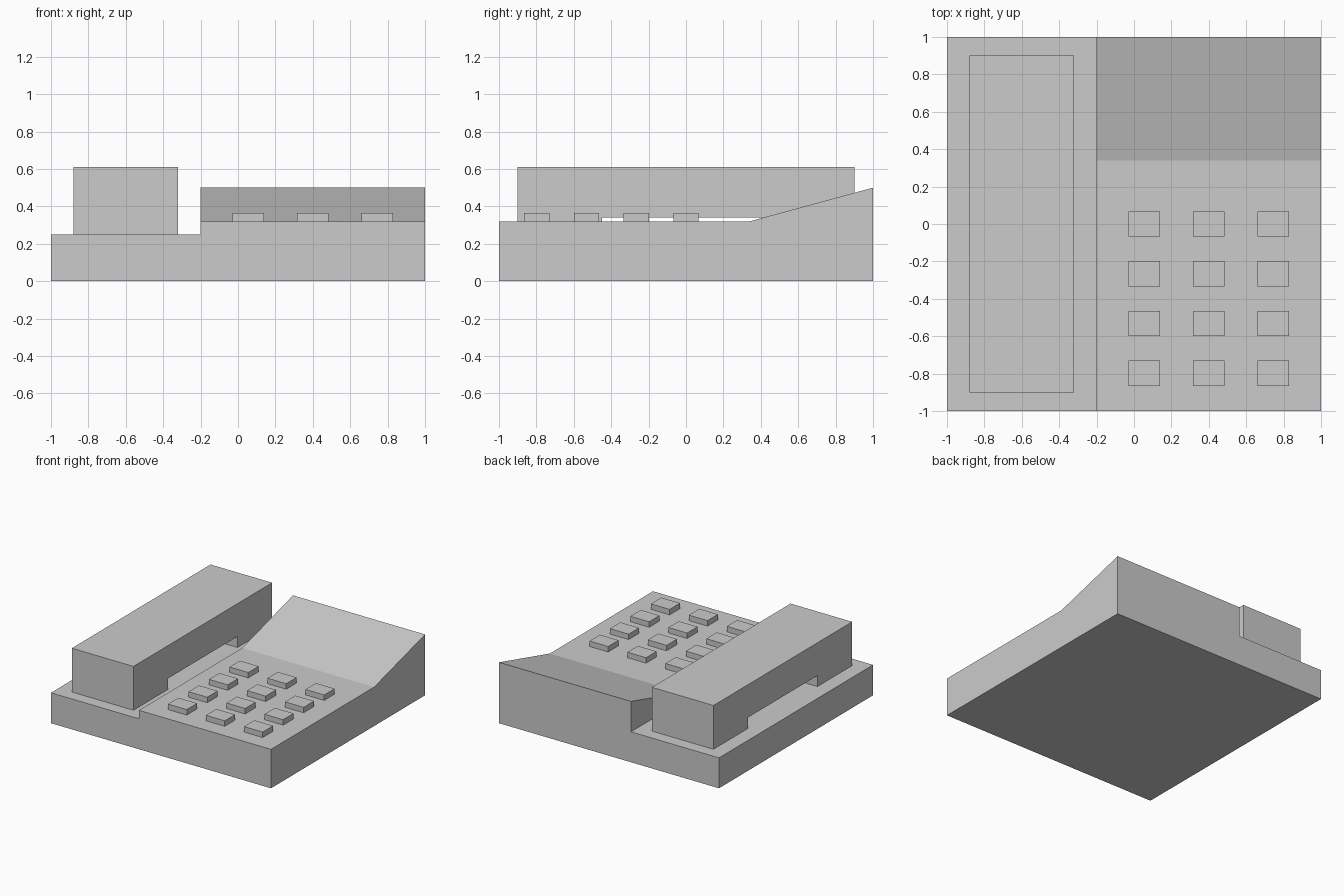
import bpy
import bmesh
from mathutils import Vector

cube = bpy.data.objects.get("Cube")
if cube:
    bpy.data.objects.remove(cube, do_unlink=True)

# Single grey plastic
grey = bpy.data.materials.new("light_grey")
grey.use_nodes = True
colour = (0.6, 0.6, 0.6, 1.0)
grey.diffuse_color = colour
grey.node_tree.nodes["Principled BSDF"].inputs["Base Color"].default_value = colour


def finish(name, bm):
    bmesh.ops.recalc_face_normals(bm, faces=bm.faces)
    mesh = bpy.data.meshes.new(name)
    bm.to_mesh(mesh)
    bm.free()
    mesh.materials.append(grey)
    obj = bpy.data.objects.new(name, mesh)
    bpy.context.collection.objects.link(obj)
    return obj


def extrude_profile(points, travel):
    """Closed solid from an outline swept along a vector."""
    bm = bmesh.new()
    face = bm.faces.new([bm.verts.new(p) for p in points])
    swept = bmesh.ops.extrude_face_region(bm, geom=[face])
    verts = [v for v in swept["geom"] if isinstance(v, bmesh.types.BMVert)]
    bmesh.ops.translate(bm, verts=verts, vec=travel)
    return bm


# Base: stepped front outline swept to the back
deck, cradle, step_x = 0.32, 0.25, -0.2
outline = [(-1, 0), (1, 0), (1, deck), (step_x, deck), (step_x, cradle), (-1, cradle)]
bm = extrude_profile([(x, -1, z) for x, z in outline], Vector((0, 2, 0)))

# Fold the deck and lift its back edge into a slope
bmesh.ops.bisect_plane(bm, geom=bm.verts[:] + bm.edges[:] + bm.faces[:],
                       plane_co=(0, 0.34, 0), plane_no=(0, 1, 0))
for v in bm.verts:
    if v.co.y > 0.9 and v.co.z > 0.3:
        v.co.z = 0.5
finish("base", bm)

# Handset: arch-shaped side outline swept across its width
half = [(0.45, 0.34), (0.45, cradle), (0.9, cradle), (0.9, 0.61)]
arch = half + [(-y, z) for y, z in reversed(half)]
finish("handset", extrude_profile([(-0.88, y, z) for y, z in arch], Vector((0.56, 0, 0))))

# Keypad: three columns by four rows
for row in range(4):
    for col in range(3):
        x, y = -0.03 + 0.345 * col, -0.865 + 0.266 * row
        corners = [(x, y), (x + 0.17, y), (x + 0.17, y + 0.135), (x, y + 0.135)]
        finish(f"key_row{row + 1}_column{col + 1}",
               extrude_profile([(a, b, deck) for a, b in corners], Vector((0, 0, 0.045))))
